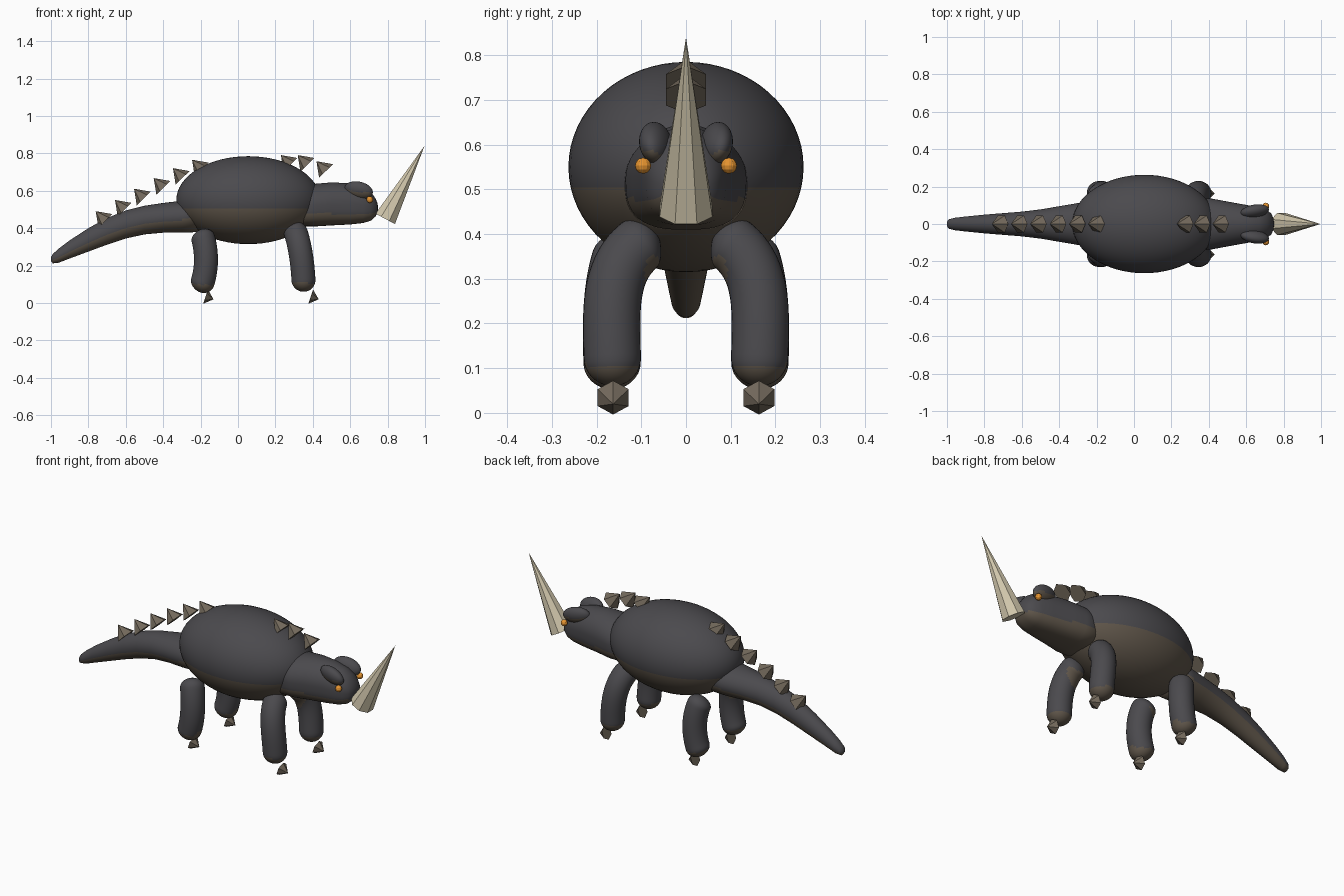
import bpy, bmesh, math
from mathutils import Vector, Matrix, Euler
from mathutils.geometry import interpolate_bezier

cube = bpy.data.objects.get("Cube")
if cube:
    bpy.data.objects.remove(cube, do_unlink=True)


def material(name, r, g, b):
    m = bpy.data.materials.new(name)
    m.use_nodes = True
    m.diffuse_color = (r, g, b, 1)
    m.node_tree.nodes["Principled BSDF"].inputs["Base Color"].default_value = (r, g, b, 1)
    return m


HIDE = material("dark grey hide", 0.07, 0.068, 0.075)
BELLY = material("brown belly", 0.115, 0.092, 0.068)
SPIKE = material("brown spike", 0.17, 0.14, 0.105)
HORN = material("cream horn", 0.65, 0.58, 0.42)
EYE = material("orange eye", 0.8, 0.3, 0.03)


def finish(name, bm, mats, smooth):
    """Turn a bmesh into an object; downward faces take the second material."""
    bmesh.ops.recalc_face_normals(bm, faces=bm.faces)
    bm.normal_update()
    for f in bm.faces:
        f.smooth = smooth
        f.material_index = int(len(mats) > 1 and f.normal.z < -0.25)
    me = bpy.data.meshes.new(name)
    bm.to_mesh(me)
    bm.free()
    for m in mats:
        me.materials.append(m)
    ob = bpy.data.objects.new(name, me)
    bpy.context.collection.objects.link(ob)
    return ob


def ellipsoid(name, centre, radii, mats, tilt=(0, 0, 0), seg=48, smooth=True):
    bm = bmesh.new()
    bmesh.ops.create_uvsphere(bm, u_segments=seg, v_segments=seg // 2, radius=1)
    mat = Matrix.LocRotScale(Vector(centre), Euler(tilt), Vector(radii))
    bmesh.ops.transform(bm, matrix=mat, verts=bm.verts)
    return finish(name, bm, mats, smooth)


def cone(name, centre, direction, radius, height, sides, mat, turn=0.0):
    bm = bmesh.new()
    bmesh.ops.create_cone(bm, cap_ends=True, segments=sides,
                          radius1=radius, radius2=0, depth=height)
    # Local x is kept along the model's y axis
    d = Vector(direction).normalized()
    side = Vector((0, 1, 0))
    rot = Matrix((side, d.cross(side), d)).transposed()
    mat4 = Matrix.Translation(centre) @ rot.to_4x4() @ Matrix.Rotation(turn, 4, "Z")
    bmesh.ops.transform(bm, matrix=mat4, verts=bm.verts)
    return finish(name, bm, [mat], False)


def loft(name, rings):
    """Skin a list of closed rings of points."""
    bm = bmesh.new()
    loops = [[bm.verts.new(p) for p in ring] for ring in rings]
    n = len(loops[0])
    for a, b in zip(loops, loops[1:]):
        for i in range(n):
            j = (i + 1) % n
            bm.faces.new((a[i], a[j], b[j], b[i]))
    bm.faces.new(loops[0])
    bm.faces.new(loops[-1])
    return finish(name, bm, [HIDE, BELLY], True)


def profile_rings(stations, flat_bottom=1.0, seg=48):
    """Upright cross-sections from (x, top, bottom, half width)."""
    rings = []
    for x, top, bottom, wide in stations:
        mid, tall = (top + bottom) / 2, (top - bottom) / 2
        ring = []
        for i in range(seg):
            a = math.tau * i / seg
            c, s = math.cos(a), math.sin(a)
            e = flat_bottom if s < 0 else 1.0
            ring.append((x, wide * math.copysign(abs(c) ** e, c),
                         mid + tall * math.copysign(abs(s) ** e, s)))
        rings.append(ring)
    return rings


def leg(name, points, radius, seg=32, steps=36):
    """Bent capsule along a curve."""
    path = interpolate_bezier(*[Vector(p) for p in points], 200)
    length = sum((b - a).length for a, b in zip(path, path[1:]))
    rings = []
    for k in range(1, steps):
        t = (1 - math.cos(math.pi * k / steps)) / 2
        i = min(max(round(t * 199), 1), 198)
        frac = t * 199 - i
        p = path[i] + (path[i + 1] - path[i]) * frac
        n = (path[i + 1] - path[i - 1]).normalized()
        u = (Vector((1, 0, 0)) - n * n.x).normalized()
        v = n.cross(u)
        near = min(1, min(t, 1 - t) * length / (radius * 0.8))
        r = radius * math.sqrt(1 - (1 - near) ** 2)
        rings.append([p + (u * math.cos(math.tau * j / seg)
                           + v * math.sin(math.tau * j / seg)) * r for j in range(seg)])
    return loft(name, rings)


# Trunk
ellipsoid("body", (0.055, 0, 0.55), (0.385, 0.263, 0.235), [HIDE, BELLY], seg=64)

# Tail, tip first
loft("tail", profile_rings([
    (-1.0, 0.245, 0.225, 0.012), (-0.99, 0.262, 0.212, 0.025),
    (-0.96, 0.29, 0.215, 0.033), (-0.9, 0.335, 0.238, 0.04),
    (-0.8, 0.4, 0.275, 0.05), (-0.7, 0.455, 0.312, 0.058),
    (-0.6, 0.495, 0.345, 0.066), (-0.5, 0.52, 0.367, 0.078),
    (-0.4, 0.535, 0.376, 0.095), (-0.3, 0.547, 0.376, 0.112),
    (-0.2, 0.56, 0.38, 0.12)]))

# Neck and head
loft("head", profile_rings([
    (0.28, 0.63, 0.41, 0.14), (0.42, 0.638, 0.41, 0.135),
    (0.5, 0.645, 0.415, 0.12), (0.6, 0.64, 0.42, 0.102),
    (0.67, 0.622, 0.428, 0.09), (0.71, 0.595, 0.44, 0.075),
    (0.735, 0.56, 0.462, 0.055), (0.745, 0.535, 0.485, 0.03),
    (0.748, 0.52, 0.5, 0.01)], flat_bottom=0.7))

# Horn
cone("horn", (0.892, 0, 0.645), (0.21, 0, 0.39), 0.064, 0.443, 8, HORN, math.pi / 8)

# Paired parts
for side, s in (("left", 1), ("right", -1)):
    ellipsoid(side + "_eye", (0.705, s * 0.096, 0.553), (0.018,) * 3, [EYE],
              seg=12, smooth=False)
    ellipsoid(side + "_brow", (0.645, s * 0.068, 0.603), (0.078, 0.034, 0.047),
              [HIDE, BELLY], (s * -0.3, 0.2, s * 0.15), seg=32)
    leg(side + "_front_leg", [(0.3, s * 0.065, 0.40), (0.325, s * 0.19, 0.34),
                              (0.35, s * 0.165, 0.22), (0.352, s * 0.163, 0.06)], 0.064)
    leg(side + "_hind_leg", [(-0.2, s * 0.13, 0.385), (-0.165, s * 0.175, 0.3),
                             (-0.155, s * 0.168, 0.17), (-0.21, s * 0.163, 0.06)], 0.064)
    for end, x in (("front", 0.41), ("hind", -0.152)):
        cone(f"{side}_{end}_claw", (x, s * 0.163, 0.027), (0.89, 0, -0.3),
             0.04, 0.045, 6, SPIKE)

# Row of spikes along the back
spikes = [(-0.735, 0.465), (-0.632, 0.525), (-0.53, 0.585), (-0.425, 0.642),
          (-0.322, 0.695), (-0.22, 0.74), (-0.08, 0.735), (0.145, 0.75),
          (0.255, 0.765), (0.345, 0.765), (0.445, 0.732)]
for i, (x, z) in enumerate(spikes, 1):
    cone(f"back_spike_{i}", (x, 0, z), (-0.7, 0, 0.71), 0.052, 0.073, 6, SPIKE)
